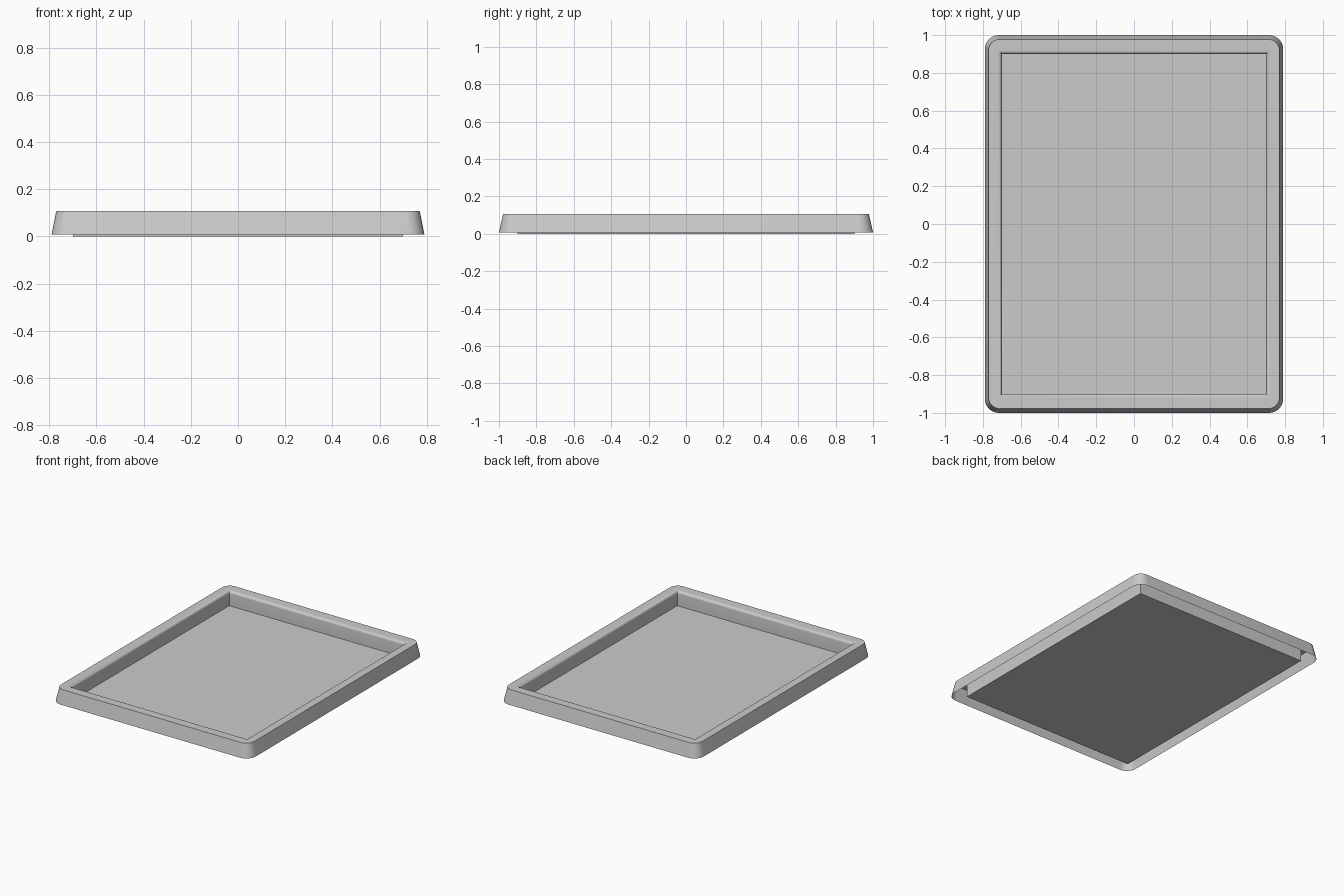
import bpy, bmesh, math

if "Cube" in bpy.data.objects:
    bpy.data.objects.remove(bpy.data.objects["Cube"])

mat = bpy.data.materials.new("light_grey")
mat.diffuse_color = (0.6, 0.6, 0.6, 1)
mat.use_nodes = True
mat.node_tree.nodes["Principled BSDF"].inputs["Base Color"].default_value = mat.diffuse_color
SEG = 8


def ring(bm, hx, hy, r, z):
    """Rounded rectangle loop of vertices."""
    out = []
    for k, (sx, sy) in enumerate([(1, 1), (-1, 1), (-1, -1), (1, -1)]):
        for i in range(SEG + 1):
            a = math.pi / 2 * (k + i / SEG)
            out.append(bm.verts.new((sx * (hx - r) + r * math.cos(a),
                                     sy * (hy - r) + r * math.sin(a), z)))
    return out


def finish(bm, name):
    bmesh.ops.remove_doubles(bm, verts=bm.verts, dist=1e-5)
    me = bpy.data.meshes.new(name)
    bm.to_mesh(me)
    bm.free()
    me.materials.append(mat)
    ob = bpy.data.objects.new(name, me)
    bpy.context.collection.objects.link(ob)
    bpy.context.view_layer.objects.active = ob
    ob.select_set(True)
    bpy.ops.object.shade_smooth_by_angle(angle=math.radians(35))
    ob.select_set(False)


# Hollow rim: flared skirt, flat top, rounded inner lip, upright inner wall
bm = bmesh.new()
prof = [(0.79, 1.0, 0.075, 0.008), (0.77, 0.978, 0.06, 0.107)]
for i in range(7):
    a = math.pi / 2 * i / 6
    d = 0.02 * (1 - math.sin(a))
    prof.append((0.70 + d, 0.90 + d, 0.0, 0.107 - 0.02 * (1 - math.cos(a))))
prof.append((0.70, 0.90, 0.0, 0.0))
loops = [ring(bm, *p) for p in prof]
for lo, hi in zip(loops, loops[1:]):
    n = len(lo)
    for i in range(n):
        j = (i + 1) % n
        bm.faces.new((lo[i], lo[j], hi[j], hi[i]))
finish(bm, "tray_rim")

# Floor panel
bm = bmesh.new()
bm.faces.new([bm.verts.new((x, y, 0)) for x, y in
              [(-0.7, -0.9), (0.7, -0.9), (0.7, 0.9), (-0.7, 0.9)]])
finish(bm, "tray_floor")
